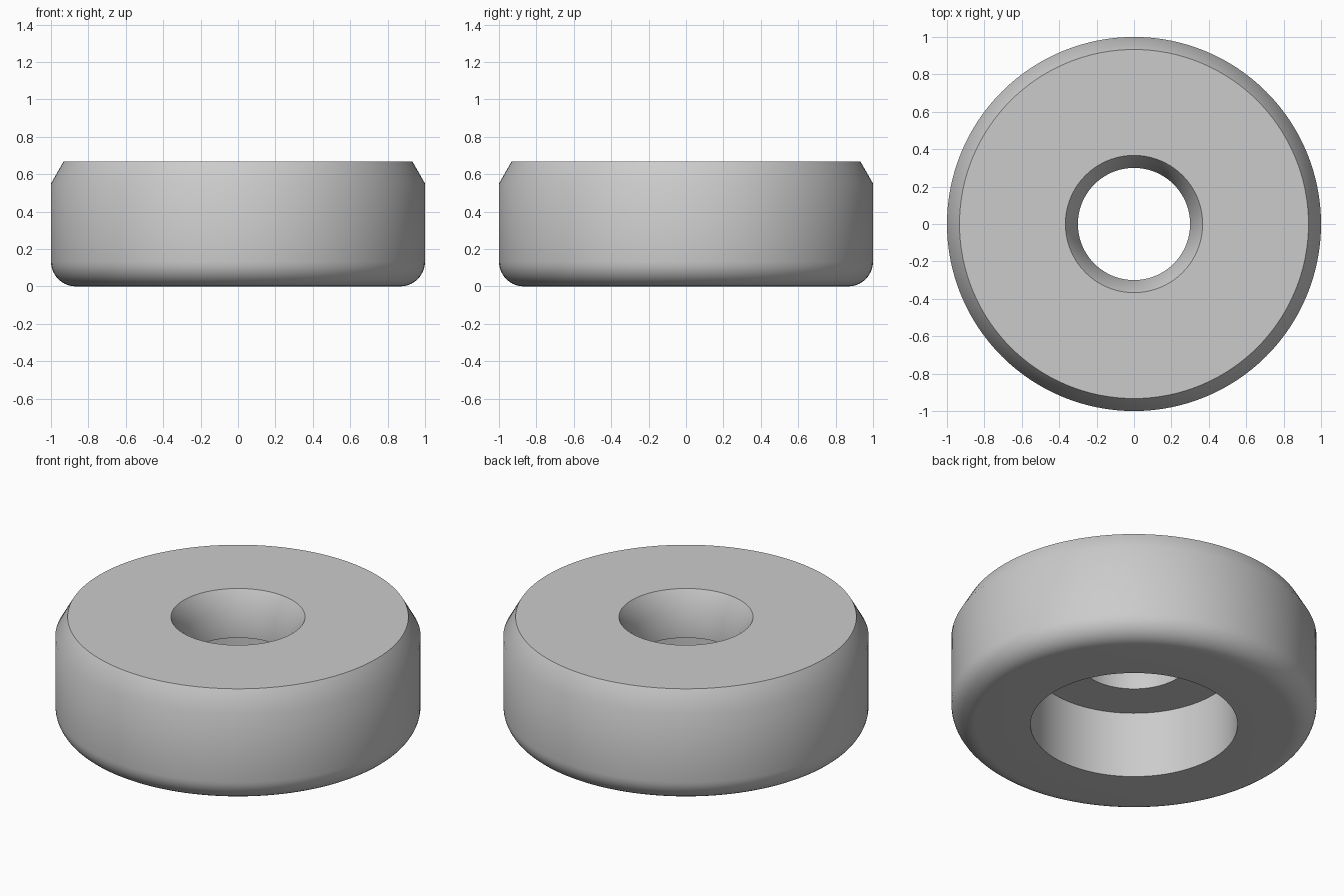
import bpy, bmesh, math

cube = bpy.data.objects.get("Cube")
if cube:
    bpy.data.objects.remove(cube, do_unlink=True)

SEGMENTS = 128
HEIGHT, BEVEL_H, BEVEL_W = 0.667, 0.117, 0.067
OUTER, HOLE, RECESS, RECESS_DEPTH = 1.0, 0.3, 0.567, 0.4
FILLET, FILLET_STEPS = 0.133, 10

# Plain grey material
grey = bpy.data.materials.new("light grey")
grey.use_nodes = True
grey.diffuse_color = (0.6, 0.6, 0.6, 1)
grey.node_tree.nodes["Principled BSDF"].inputs["Base Color"].default_value = grey.diffuse_color

# Closed cross-section: recess, bore, countersink, bevelled top, rounded foot
profile = [
    (RECESS, 0), (RECESS, RECESS_DEPTH), (HOLE, RECESS_DEPTH),
    (HOLE, HEIGHT - BEVEL_H), (HOLE + BEVEL_W, HEIGHT),
    (OUTER - BEVEL_W, HEIGHT), (OUTER, HEIGHT - BEVEL_H),
]
for i in range(FILLET_STEPS + 1):
    a = math.pi / 2 * i / FILLET_STEPS
    profile.append((OUTER - FILLET + FILLET * math.cos(a), FILLET - FILLET * math.sin(a)))

# Revolve the section around z
bm = bmesh.new()
rings = []
for s in range(SEGMENTS):
    t = math.tau * s / SEGMENTS
    rings.append([bm.verts.new((r * math.cos(t), r * math.sin(t), z)) for r, z in profile])
for s, ring in enumerate(rings):
    following = rings[(s + 1) % SEGMENTS]
    for i in range(len(profile)):
        j = (i + 1) % len(profile)
        bm.faces.new((ring[i], ring[j], following[j], following[i]))
bmesh.ops.recalc_face_normals(bm, faces=bm.faces)
mesh = bpy.data.meshes.new("round_foot")
bm.to_mesh(mesh)
bm.free()
mesh.materials.append(grey)

foot = bpy.data.objects.new("round_foot", mesh)
bpy.context.collection.objects.link(foot)

# Smooth walls, crisp rims
bpy.ops.object.select_all(action="DESELECT")
foot.select_set(True)
bpy.context.view_layer.objects.active = foot
bpy.ops.object.shade_smooth_by_angle(angle=math.radians(35))
